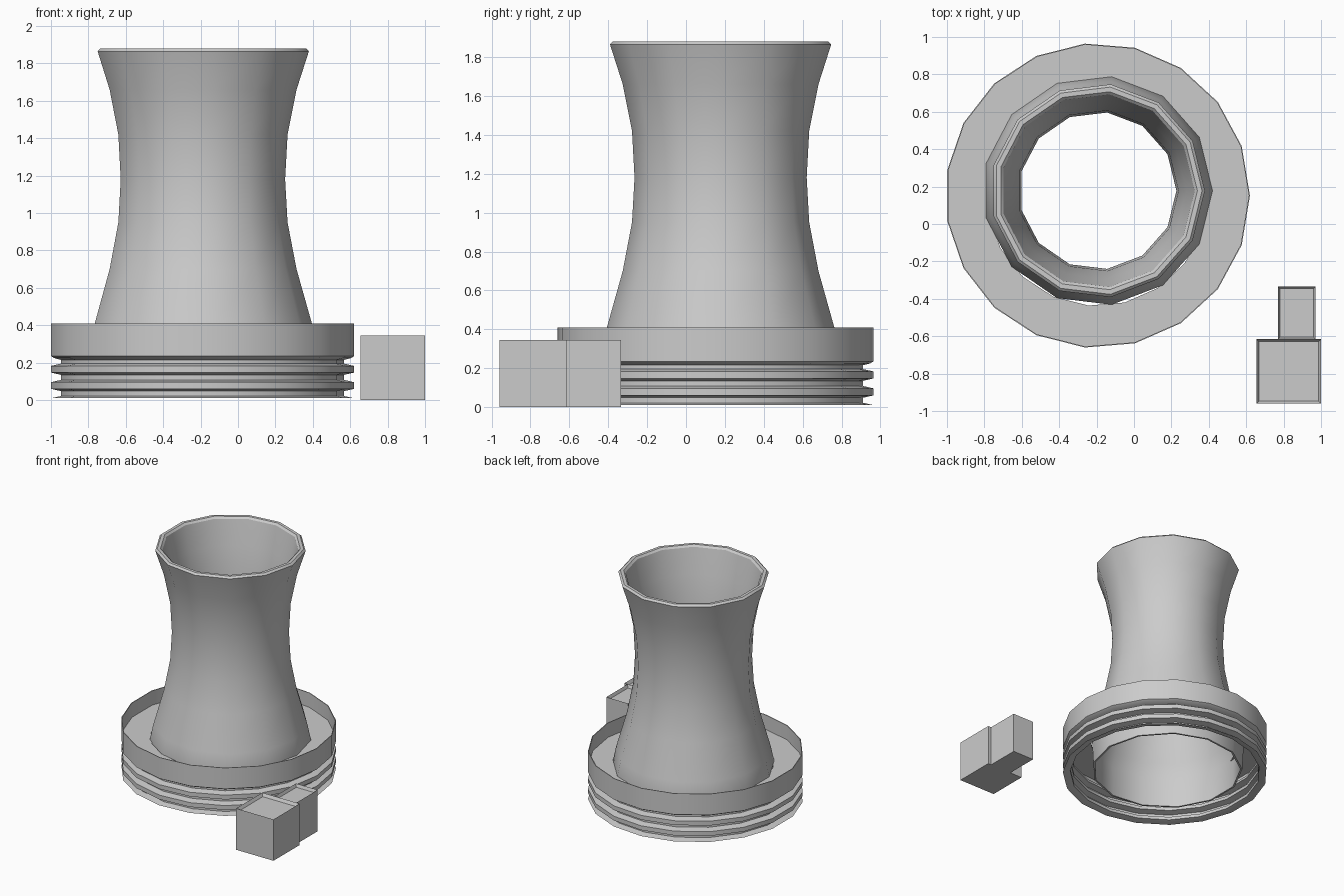
import bpy, bmesh, math

if "Cube" in bpy.data.objects:
    bpy.data.objects.remove(bpy.data.objects["Cube"])

concrete = bpy.data.materials.new("concrete_grey")
concrete.diffuse_color = (0.6, 0.6, 0.6, 1)
concrete.use_nodes = True
concrete.node_tree.nodes["Principled BSDF"].inputs["Base Color"].default_value = concrete.diffuse_color


def finish(name, bm, smooth):
    bmesh.ops.recalc_face_normals(bm, faces=bm.faces)
    mesh = bpy.data.meshes.new(name)
    bm.to_mesh(mesh)
    bm.free()
    mesh.materials.append(concrete)
    obj = bpy.data.objects.new(name, mesh)
    bpy.context.collection.objects.link(obj)
    if smooth:
        bpy.ops.object.select_all(action='DESELECT')
        obj.select_set(True)
        bpy.context.view_layer.objects.active = obj
        bpy.ops.object.shade_smooth_by_angle(angle=math.radians(32))
    return obj


def lathe(name, profile, sides, cx, cy):
    """Spin a closed (radius, height) profile around a vertical axis."""
    bm = bmesh.new()
    rings = []
    for i in range(sides):
        a = 2 * math.pi * i / sides
        rings.append([bm.verts.new((cx + r * math.cos(a), cy + r * math.sin(a), z))
                      for r, z in profile])
    n = len(profile)
    for i in range(sides):
        p, q = rings[i], rings[(i + 1) % sides]
        for j in range(n):
            k = (j + 1) % n
            bm.faces.new((p[j], q[j], q[k], p[k]))
    return finish(name, bm, True)


def open_box(name, x0, x1, y0, y1, height, rim, depth):
    """Box with a shallow recess in its top."""
    bm = bmesh.new()
    bmesh.ops.create_cube(bm, size=1)
    for v in bm.verts:
        v.co.x = x1 if v.co.x > 0 else x0
        v.co.y = y1 if v.co.y > 0 else y0
        v.co.z = height if v.co.z > 0 else 0
    top = [f for f in bm.faces if f.normal.z > 0.9]
    bmesh.ops.inset_region(bm, faces=top, thickness=rim)
    for v in top[0].verts:
        v.co.z -= depth
    return finish(name, bm, False)


FLOOR = 0.29

# Waisted tower shell: outside from foot to lip, then inside back down
outer = [(0.60, 0.03), (0.614, FLOOR), (0.589, 0.41), (0.507, 0.70), (0.459, 0.95),
         (0.446, 1.18), (0.459, 1.42), (0.507, 1.66), (0.573, 1.865)]
inner = [(0.518, 1.865), (0.475, 1.66), (0.432, 1.42), (0.421, 1.18), (0.434, 0.95),
         (0.482, 0.70), (0.564, 0.41), (0.59, FLOOR), (0.585, 0.03)]
lathe("cooling_tower", outer + [(0.558, 1.88), (0.533, 1.88)] + inner, 13, -0.194, 0.178)

# Basin wall with flared ribs, thin enough to repeat the ribs inside
wall = [(0.815, 0.41), (0.815, 0.235), (0.80, 0.225), (0.762, 0.215), (0.762, 0.195),
        (0.815, 0.183), (0.815, 0.147), (0.762, 0.135), (0.762, 0.108),
        (0.815, 0.096), (0.815, 0.06), (0.762, 0.048), (0.762, 0.022), (0.815, 0.01)]
lathe("basin_wall", wall + [(r - 0.006, z) for r, z in reversed(wall)], 19, -0.195, 0.152)

# Recessed basin floor around the tower foot
lathe("basin_floor", [(0.812, FLOOR), (0.59, FLOOR), (0.59, FLOOR - 0.01),
                      (0.812, FLOOR - 0.01)], 19, -0.195, 0.152)

# Two annex buildings with parapet roofs
open_box("large_annex", 0.655, 1.0, -0.96, -0.615, 0.345, 0.02, 0.025)
open_box("small_annex", 0.77, 0.97, -0.615, -0.335, 0.345, 0.015, 0.025)
